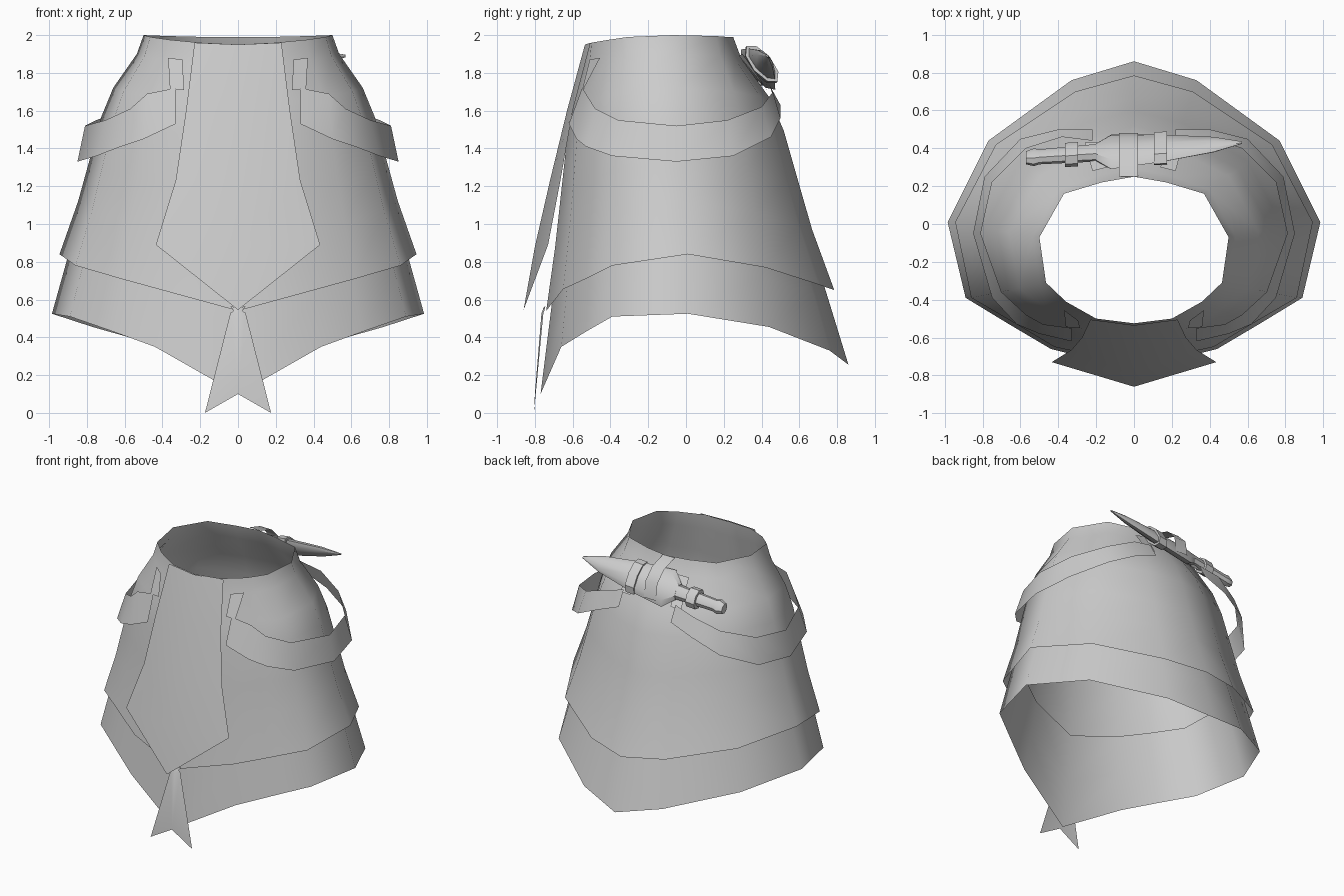
import bpy
import bmesh
import math
from mathutils import Vector

old = bpy.data.objects.get("Cube")
if old:
    bpy.data.objects.remove(old, do_unlink=True)

# One plain grey cloth colour for everything
grey = bpy.data.materials.new("plain_grey")
grey.use_nodes = True
colour = (0.6, 0.6, 0.6, 1)
grey.diffuse_color = colour
grey.node_tree.nodes["Principled BSDF"].inputs["Base Color"].default_value = colour


def finish(name, bm, mirror=False, angle=50):
    """Turn a bmesh into a shaded object, optionally mirrored over x."""
    bmesh.ops.remove_doubles(bm, verts=bm.verts, dist=0.0005)
    mesh = bpy.data.meshes.new(name)
    if mirror:
        other = bm.copy()
        bmesh.ops.scale(other, vec=(-1, 1, 1), verts=other.verts)
        bmesh.ops.reverse_faces(other, faces=other.faces)
        other.to_mesh(mesh)
        other.free()
        bm.from_mesh(mesh)
        bmesh.ops.remove_doubles(bm, verts=bm.verts, dist=0.0005)
    bm.to_mesh(mesh)
    bm.free()
    mesh.materials.append(grey)
    obj = bpy.data.objects.new(name, mesh)
    bpy.context.collection.objects.link(obj)
    bpy.ops.object.select_all(action="DESELECT")
    obj.select_set(True)
    bpy.context.view_layer.objects.active = obj
    bpy.ops.object.shade_smooth_by_angle(angle=math.radians(angle))
    return obj


def sheet(name, rows, mirror=True, angle=50):
    """Open cloth surface skinned between rows of points."""
    bm = bmesh.new()
    grid = [[bm.verts.new(p) for p in row] for row in rows]
    for upper, lower in zip(grid, grid[1:]):
        for i in range(len(upper) - 1):
            bm.faces.new((upper[i], upper[i + 1], lower[i + 1], lower[i]))
    bmesh.ops.dissolve_degenerate(bm, dist=0.0005, edges=bm.edges)
    return finish(name, bm, mirror, angle)


def blend(top, bottom, across, down):
    """Row between two outlines, with separate bulge and drop amounts."""
    row = []
    for a, b in zip(top, bottom):
        a, b = Vector(a), Vector(b)
        p = a.lerp(b, across)
        p.z = a.z + (b.z - a.z) * down
        row.append(p)
    return row


# Half outlines, running from the back centre round to the front centre
waist = [(0, .25, 1.99), (.17, .22, 1.99), (.37, .16, 1.995), (.5, -.07, 2),
         (.465, -.31, 1.99), (.36, -.41, 1.975), (.2, -.5, 1.96), (0, -.525, 1.95)]
over_hem = [(0, .785, .65), (.31, .7, .68), (.73, .42, .77), (.945, .01, .84),
            (.86, -.39, .78), (.62, -.53, .71), (.42, -.65, .655), (0, -.74, .54)]
under_hem = [(0, .86, .255), (.33, .76, .33), (.77, .44, .455), (.985, .01, .525),
             (.89, -.39, .51), (.66, -.53, .43), (.44, -.66, .35), (0, -.77, .1)]

# Overskirt, tight at the waist and full over the hips
bulge = [(0, 0), (.08, .086), (.36, .24), (.5, .37), (.65, .58), (.78, .76), (1, 1)]
sheet("overskirt", [blend(waist, over_hem, a, d) for a, d in bulge])

# Underskirt, emerging from below the overskirt hem
hidden_top = [p * 1 for p in blend(waist, over_hem, .8, .82)]
for p in hidden_top:
    p.x *= .98
    p.y *= .98
sheet("underskirt", [hidden_top, blend(hidden_top, under_hem, .5, .5), under_hem])

# Pointed front panel
sheet("front_panel", [
    [(.23, -.505, 1.96), (0, -.535, 1.95)],
    [(.275, -.6, 1.6), (0, -.63, 1.6)],
    [(.33, -.665, 1.23), (0, -.72, 1.23)],
    [(.435, -.73, .89), (0, -.8, .88)],
    [(0, -.86, .545), (0, -.86, .545)],
])

# Forked ribbon under the panel point
sheet("ribbon_tail", [
    [(.04, -.745, .565), (0, -.755, .555)],
    [(.022, -.75, .54), (0, -.76, .54)],
    [(.04, -.755, .53), (0, -.765, .53)],
    [(.175, -.805, 0), (0, -.8, .1)],
])

# Draped hip belts, one on each side
belt_top = [(.22, .44, 1.74), (.38, .46, 1.7), (.57, .4, 1.62), (.75, .22, 1.55),
            (.81, -.05, 1.52), (.7, -.36, 1.55), (.57, -.48, 1.61),
            (.48, -.53, 1.69), (.33, -.55, 1.72)]
belt_bottom = [(.22, .5, 1.63), (.4, .5, 1.56), (.6, .45, 1.46), (.79, .25, 1.36),
               (.85, -.05, 1.33), (.75, -.39, 1.36), (.62, -.53, 1.41),
               (.5, -.58, 1.45), (.33, -.62, 1.53)]
sheet("hip_belts", [belt_top, belt_bottom])

# Short hanger tabs holding the belts, front and back
sheet("front_hanger_tabs", [
    [(.37, -.455, 1.88), (.295, -.51, 1.87)],
    [(.36, -.545, 1.71), (.285, -.55, 1.71)],
])
sheet("back_hanger_tabs", [
    [(.14, .3, 1.9), (.22, .28, 1.89)],
    [(.17, .43, 1.71), (.26, .43, 1.71)],
])

# Sheathed dagger lying across the back
tip, end = Vector((.57, .43, 1.89)), Vector((-.57, .35, 1.77))
wide = Vector((0, .65, -.76))
thick = Vector((0, .76, .65))


def dagger_part(name, stations, sides):
    """Closed flattened tube from (x, half width, half thickness) stations."""
    bm = bmesh.new()
    rings = []
    for x, w, t in stations:
        centre = end.lerp(tip, (x - end.x) / (tip.x - end.x))
        ring = []
        for k in range(sides):
            a = math.tau * k / sides
            ring.append(bm.verts.new(centre + wide * w * math.cos(a) + thick * t * math.sin(a)))
        rings.append(ring)
    for one, two in zip(rings, rings[1:]):
        for k in range(sides):
            n = (k + 1) % sides
            bm.faces.new((one[k], one[n], two[n], two[k]))
    bm.faces.new(rings[0])
    bm.faces.new(rings[-1])
    bmesh.ops.recalc_face_normals(bm, faces=bm.faces)
    finish(name, bm, angle=35)


dagger_part("dagger_sheath", [(.57, .008, .005), (.42, .06, .025), (.15, .11, .04),
                              (-.12, .14, .045), (-.2, .06, .04)], 8)
dagger_part("dagger_grip", [(-.18, .055, .04), (-.5, .045, .035), (-.53, .055, .04),
                            (-.57, .04, .03)], 8)
for name, x, w in (("sheath_band", .14, .125), ("grip_band", -.33, .075)):
    dagger_part(name, [(x + .035, w, .055), (x - .035, w, .055)], 8)

# Strap hanging the dagger from the waist
strap = [(.25, 1.99), (.38, 1.95), (.46, 1.87), (.48, 1.75)]
sheet("dagger_strap", [[(-.08, y, z), (.02, y, z)] for y, z in strap], mirror=False)
